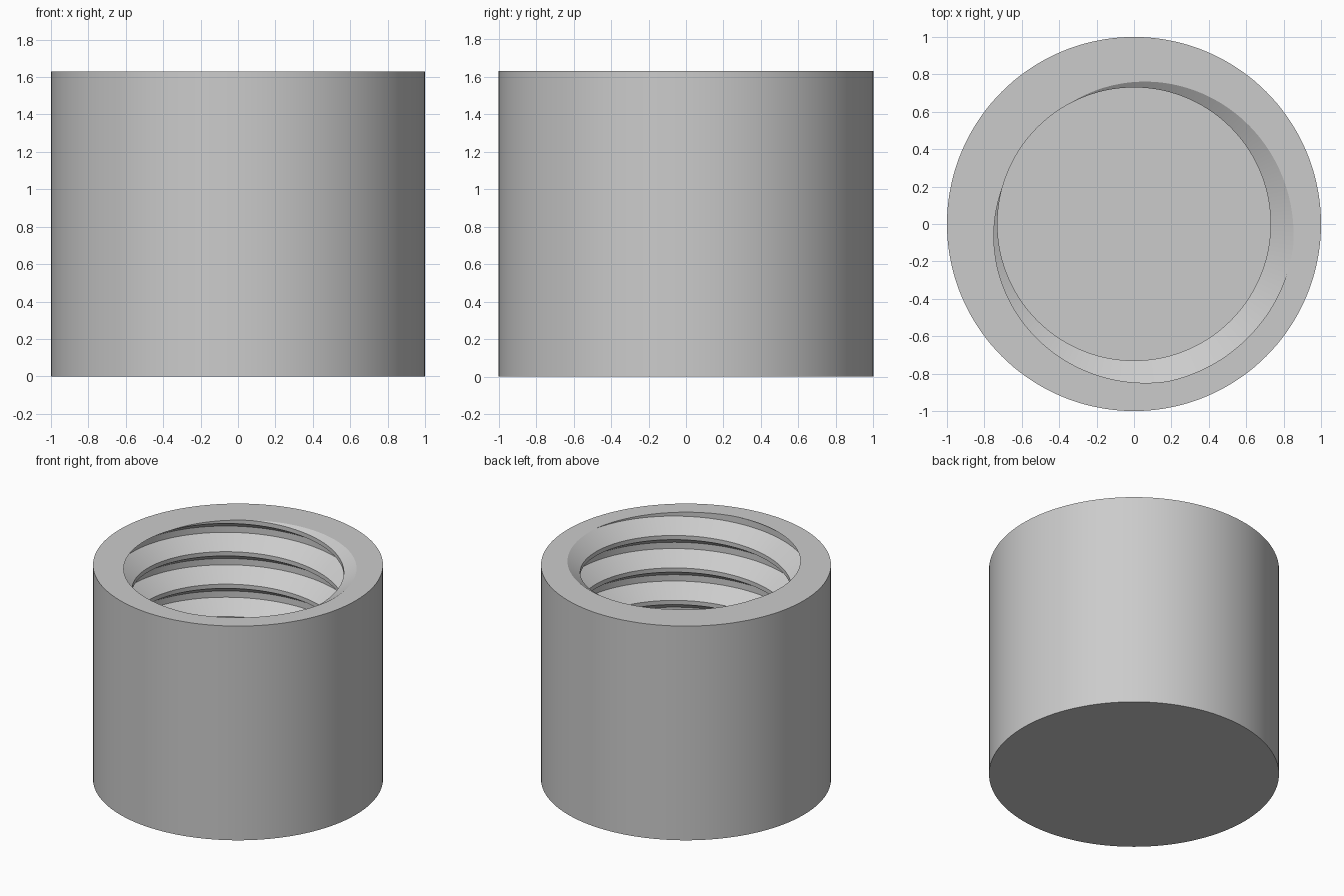
import bpy, bmesh, math

cube = bpy.data.objects.get("Cube")
if cube:
    bpy.data.objects.remove(cube, do_unlink=True)

SEGMENTS = 144
HEIGHT, FLOOR, OUTER = 1.63, 0.25, 1.0
CREST, ROOT, PITCH = 0.73, 0.86, 0.247
START = math.radians(165)          # where the crest leaves the rim
# thread profile: drop below the start of the upper flank, radius
PROFILE = [(0, CREST), (0.08, ROOT), (0.128, ROOT), (0.215, CREST), (PITCH, CREST)]


def thread_radius(z, angle):
    """Radius of the helical thread at a height and angle."""
    drop = (HEIGHT - z + PITCH * (angle - START) / math.tau) % PITCH
    for (d0, r0), (d1, r1) in zip(PROFILE, PROFILE[1:]):
        if drop <= d1:
            return r0 + (r1 - r0) * (drop - d0) / (d1 - d0)
    return CREST


def section(angle):
    """Radius and height points from the floor centre, over the rim, to the base centre."""
    points = [(0, FLOOR)]
    for turn in range(-9, 3):
        for drop, _ in reversed(PROFILE[:-1]):
            z = HEIGHT + PITCH * (turn + (angle - START) / math.tau) - drop
            z = min(max(z, FLOOR), HEIGHT)
            points.append((thread_radius(z, angle), z))
    return points + [(OUTER, HEIGHT), (OUTER, 0), (0, 0)]


# Sweep the section round the axis, its thread climbing one pitch per turn
bm = bmesh.new()
columns = []
for i in range(SEGMENTS + 1):
    a = math.tau * i / SEGMENTS
    columns.append([bm.verts.new((r * math.cos(a), r * math.sin(a), z))
                    for r, z in section(a)])
for left, right in zip(columns, columns[1:]):
    for j in range(len(left) - 1):
        bm.faces.new((left[j], left[j + 1], right[j + 1], right[j]))
bmesh.ops.remove_doubles(bm, verts=bm.verts, dist=0.0002)
bmesh.ops.dissolve_degenerate(bm, edges=bm.edges, dist=0.0001)
bmesh.ops.recalc_face_normals(bm, faces=bm.faces)

mesh = bpy.data.meshes.new("threaded_cap")
bm.to_mesh(mesh)
bm.free()
cap = bpy.data.objects.new("threaded_cap", mesh)
bpy.context.collection.objects.link(cap)

# Plain grey finish
grey = bpy.data.materials.new("light_grey")
grey.use_nodes = True
grey.diffuse_color = (0.6, 0.6, 0.6, 1)
grey.node_tree.nodes["Principled BSDF"].inputs["Base Color"].default_value = (0.6, 0.6, 0.6, 1)
mesh.materials.append(grey)

bpy.ops.object.select_all(action='DESELECT')
cap.select_set(True)
bpy.context.view_layer.objects.active = cap
bpy.ops.object.shade_smooth_by_angle(angle=math.radians(30))
